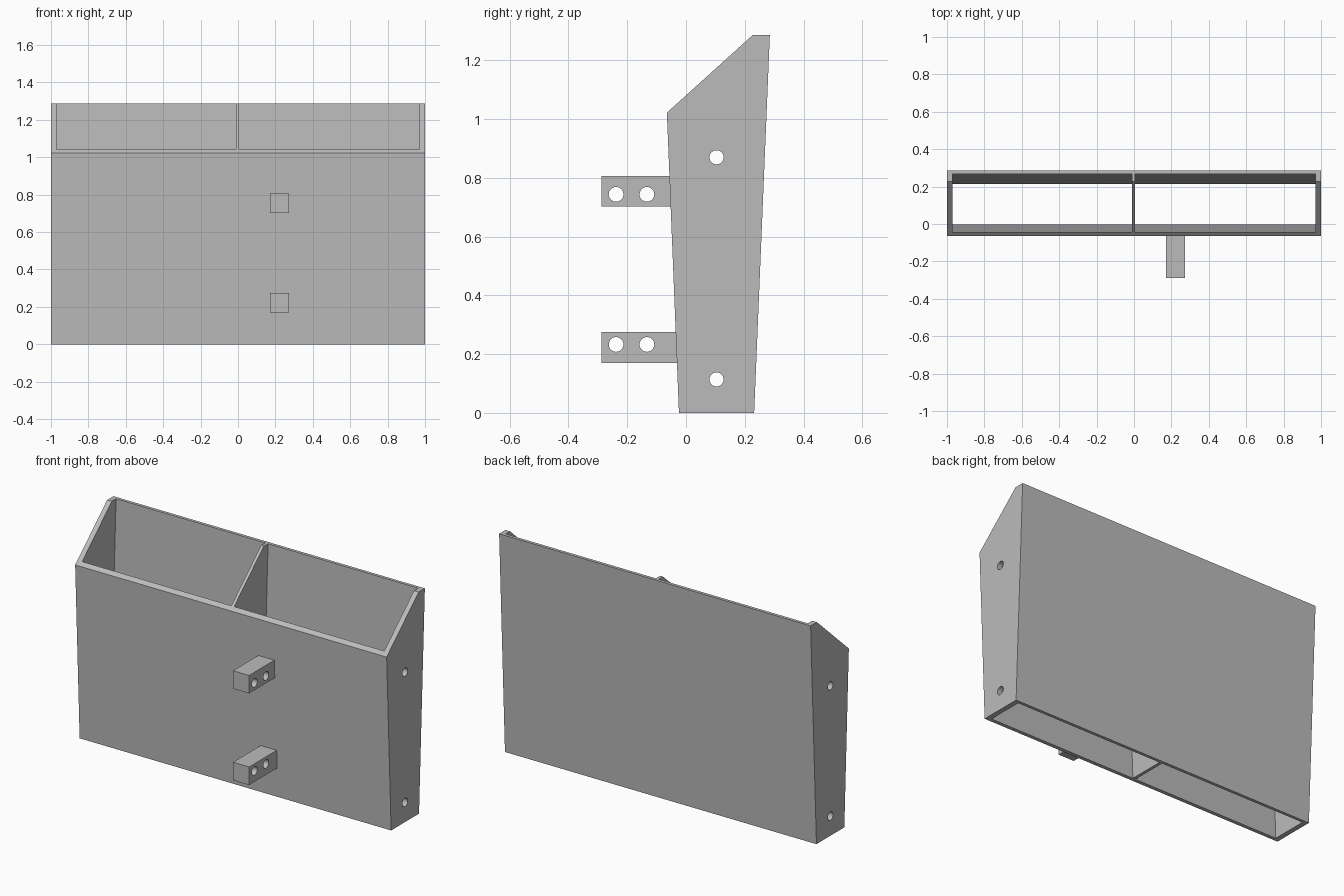
import bpy, bmesh, math

if "Cube" in bpy.data.objects:
    bpy.data.objects.remove(bpy.data.objects["Cube"])

grey = bpy.data.materials.new("plain_grey")
grey.diffuse_color = (0.5, 0.5, 0.5, 1)
grey.use_nodes = True
grey.node_tree.nodes["Principled BSDF"].inputs["Base Color"].default_value = grey.diffuse_color


def prism(name, profile, x0, x1):
    """Extrude a (y, z) profile along x."""
    bm = bmesh.new()
    face = bm.faces.new([bm.verts.new((x0, y, z)) for y, z in profile])
    ext = bmesh.ops.extrude_face_region(bm, geom=[face])
    for v in ext["geom"]:
        if isinstance(v, bmesh.types.BMVert):
            v.co.x = x1
    bmesh.ops.recalc_face_normals(bm, faces=bm.faces)
    mesh = bpy.data.meshes.new(name)
    bm.to_mesh(mesh)
    bm.free()
    mesh.materials.append(grey)
    obj = bpy.data.objects.new(name, mesh)
    bpy.context.collection.objects.link(obj)
    return obj


def circle(y, z, r, n=32):
    return [(y + r * math.cos(2 * math.pi * i / n),
             z + r * math.sin(2 * math.pi * i / n)) for i in range(n)]


def cut(obj, cutters):
    """Subtract the cutters one by one, then smooth only the hole walls."""
    bpy.ops.object.select_all(action='DESELECT')
    obj.select_set(True)
    bpy.context.view_layer.objects.active = obj
    for c in cutters:
        c.hide_render = True
        mod = obj.modifiers.new("cut", 'BOOLEAN')
        mod.operation, mod.solver, mod.object = 'DIFFERENCE', 'EXACT', c
        bpy.ops.object.modifier_apply(modifier=mod.name)
        bpy.data.objects.remove(c)
    bpy.ops.object.shade_smooth_by_angle(angle=math.radians(30))


# Outer and inner lines of the tapered front and back walls
def front_y(z): return -0.024 - 0.0402 * z
def back_y(z): return 0.232 + 0.0415 * z


# Holder body: tapered box with a slanted mouth, open top and bottom
body = prism("holder_body", [
    (front_y(0), 0), (back_y(0), 0), (back_y(1.287), 1.287),
    (0.228, 1.287), (front_y(1.022), 1.022)], -1, 1)

inner = [(front_y(-0.1) + 0.022, -0.1), (back_y(-0.1) - 0.018, -0.1),
         (back_y(1.4) - 0.018, 1.4), (front_y(1.4) + 0.022, 1.4)]
cutters = [prism("cavity_cutter", inner, a, b)
           for a, b in ((-0.97, -0.012), (0.006, 0.97))]
# Round holes through both ends and the divider
cutters += [prism("end_hole_cutter", circle(0.104, z, 0.024), -1.1, 1.1)
            for z in (0.870, 0.114)]
cut(body, cutters)

# Mounting lugs on the front, each with two cross holes
for name, z0, z1, hole_z in (("upper_lug", 0.702, 0.806, 0.744),
                             ("lower_lug", 0.170, 0.275, 0.233)):
    lug = prism(name, [(-0.288, z0), (front_y(z0) + 0.01, z0),
                       (front_y(z1) + 0.01, z1), (-0.288, z1)], 0.17, 0.273)
    cut(lug, [prism("lug_hole_cutter", circle(y, hole_z, 0.025), 0.1, 0.35)
              for y in (-0.238, -0.133)])
